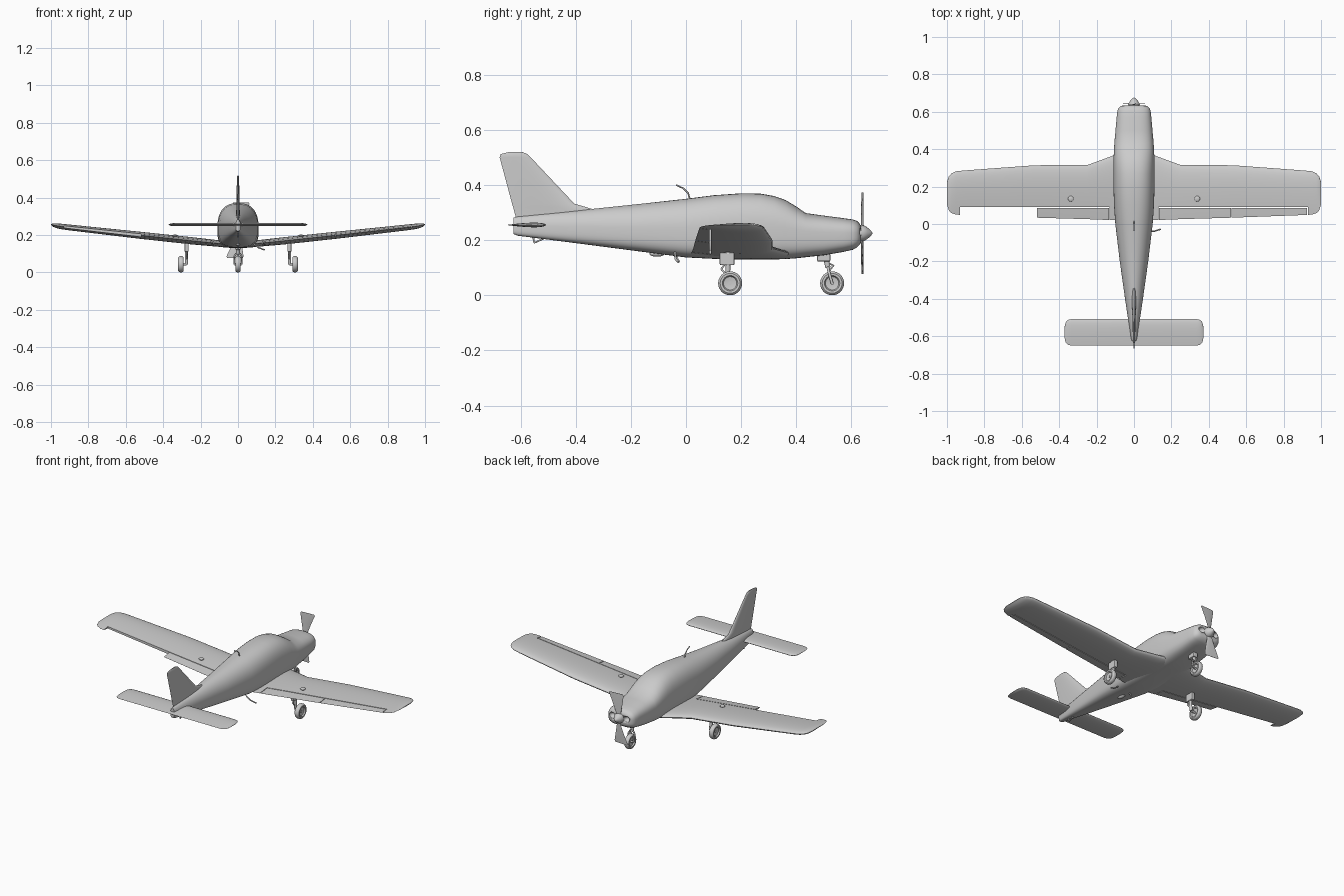
import bpy, bmesh
from math import sin, cos, pi, radians, copysign
from mathutils import Vector

if "Cube" in bpy.data.objects:
    bpy.data.objects.remove(bpy.data.objects["Cube"])


def smooth(ob, angle=35):
    bpy.ops.object.select_all(action='DESELECT')
    ob.select_set(True)
    bpy.context.view_layer.objects.active = ob
    bpy.ops.object.shade_smooth_by_angle(angle=radians(angle))


def loft(name, rings, angle=35):
    """Skin a list of equal-length closed rings and cap both ends."""
    bm = bmesh.new()
    vr = [[bm.verts.new(p) for p in r] for r in rings]
    n = len(vr[0])
    for a, b in zip(vr, vr[1:]):
        for i in range(n):
            bm.faces.new((a[i], a[(i + 1) % n], b[(i + 1) % n], b[i]))
    bm.faces.new(vr[0])
    bm.faces.new(vr[-1])
    bmesh.ops.recalc_face_normals(bm, faces=bm.faces)
    me = bpy.data.meshes.new(name)
    bm.to_mesh(me)
    bm.free()
    ob = bpy.data.objects.new(name, me)
    bpy.context.collection.objects.link(ob)
    smooth(ob, angle)
    return ob


def airfoil(le, te, thick, n=12):
    """Closed symmetric section as (chord position, offset) pairs."""
    us = [(1 - cos(pi * i / n)) / 2 for i in range(n + 1)]

    def half(u):
        return 5 * thick * (.2969 * u**.5 - .126 * u - .3516 * u**2 + .2843 * u**3 - .1026 * u**4)
    up = [(le + (te - le) * u, half(u)) for u in reversed(us)]
    low = [(le + (te - le) * u, -half(u)) for u in us[1:]]
    return up + low


def lathe(name, profile, loc, axis, n=32):
    """Revolve (position along axis, radius) pairs around the x or y axis."""
    rings = []
    for d, r in profile:
        ring = []
        for i in range(n):
            a, b = r * cos(2 * pi * i / n), r * sin(2 * pi * i / n)
            ring.append(Vector(loc) + Vector((d, a, b) if axis == 'x' else (a, d, b)))
        rings.append(ring)
    return loft(name, rings)


def tube(name, pts, r):
    cu = bpy.data.curves.new(name, 'CURVE')
    cu.dimensions = '3D'
    cu.bevel_depth, cu.bevel_resolution, cu.use_fill_caps = r, 3, True
    s = cu.splines.new('POLY')
    s.points.add(len(pts) - 1)
    for p, co in zip(s.points, pts):
        p.co = (*co, 1)
    ob = bpy.data.objects.new(name, cu)
    bpy.context.collection.objects.link(ob)
    return ob


def box(name, loc, size, bevel=0):
    bpy.ops.mesh.primitive_cube_add(size=1, location=loc)
    ob = bpy.context.object
    ob.name = name
    ob.scale = size
    bpy.ops.object.transform_apply(location=False, rotation=False)
    if bevel:
        m = ob.modifiers.new('bevel', 'BEVEL')
        m.width, m.segments = bevel, 2
    return ob


def ball(name, loc, size):
    bpy.ops.mesh.primitive_uv_sphere_add(segments=24, ring_count=12, radius=1, location=loc)
    ob = bpy.context.object
    ob.name = name
    ob.scale = size
    smooth(ob, 60)
    return ob


def cut(ob, cutter):
    m = ob.modifiers.new('cut', 'BOOLEAN')
    m.operation, m.solver, m.object = 'DIFFERENCE', 'EXACT', cutter
    bpy.context.view_layer.objects.active = ob
    bpy.ops.object.modifier_apply(modifier=m.name)
    bpy.data.objects.remove(cutter)


# Fuselage: y, half width, bottom z, top z, widest z, upper roundness exponent
stations = [
    (-.625, .012, .222, .282, .25, 2), (-.61, .017, .216, .285, .25, 2),
    (-.4, .048, .189, .307, .245, 2), (-.2, .076, .163, .328, .24, 2),
    (0, .1, .137, .35, .235, 2.2), (.1, .107, .132, .363, .235, 2.4),
    (.2, .11, .13, .37, .235, 2.5), (.27, .11, .13, .369, .235, 2.5),
    (.32, .11, .13, .36, .235, 2.5), (.36, .109, .131, .346, .235, 2.4),
    (.4, .107, .134, .322, .23, 2.4), (.435, .105, .138, .298, .225, 2.5),
    (.5, .099, .145, .289, .22, 2.6), (.57, .093, .157, .28, .22, 2.6),
    (.605, .089, .165, .275, .22, 2.6), (.62, .083, .173, .27, .22, 2.6),
    (.63, .072, .183, .26, .22, 2.6), (.634, .06, .19, .252, .22, 2.6)]


def body_ring(y, w, lo, hi, mid, e, n=48):
    ring = []
    for i in range(n):
        a = 2 * pi * (i + .5) / n
        c, s = cos(a), sin(a)
        k = e if s > 0 else 3.6
        x = w * copysign(abs(c)**(2 / k), c)
        h = abs(s)**(2 / k)
        ring.append((x, y, mid + (hi - mid) * h if s > 0 else mid - (mid - lo) * h))
    return ring


fuselage = loft('fuselage', [body_ring(*s) for s in stations], 40)
for sx in (-1, 1):
    cut(fuselage, ball('intake_cutter', (sx * .048, .637, .228), (.02, .025, .017)))

# Wing: x, leading y, trailing y, mid z, thickness ratio of chord
half_wing = [(.06, .385, .02, .15, .1), (.1, .37, .02, .154, .1), (.25, .315, .026, .169, .135),
             (.53, .314, .034, .199, .135), (.91, .286, .048, .241, .13),
             (.95, .282, .05, .246, .125), (.975, .271, .058, .25, .115),
             (.99, .255, .073, .253, .09), (1.0, .225, .105, .256, .03)]
span = [(-x, *r) for x, *r in reversed(half_wing)] + half_wing
wing = loft('wing', [[(x, a, z + b * (le - te)) for a, b in airfoil(le, te, t, 16)]
                     for x, le, te, z, t in span])
# Gaps around flaps and ailerons
for sx in (-1, 1):
    cut(wing, box('hinge_cutter', (sx * .53, .088, .2), (.8, .004, .3)))
    for x in (.132, .52, .928):
        cut(wing, box('gap_cutter', (sx * x, .04, .2), (.004, .095, .3)))
smooth(wing)

# Tailplane
half_tail = [(0, -.508, -.65, .12), (.335, -.508, -.65, .12), (.355, -.513, -.645, .11),
             (.366, -.527, -.632, .08), (.371, -.55, -.61, .03)]
span = [(-x, *r) for x, *r in reversed(half_tail)] + half_tail[1:]
loft('tailplane', [[(x, a, .255 + b * (le - te)) for a, b in airfoil(le, te, t)]
                   for x, le, te, t in span])

# Fin with a low dorsal fillet: z, leading y, trailing y, thickness
fin = [(.24, -.3, -.605, .02), (.3, -.3, -.622, .02), (.319, -.36, -.627, .02),
       (.332, -.405, -.631, .019), (.5, -.563, -.676, .012), (.512, -.575, -.672, .011),
       (.519, -.592, -.645, .005)]
loft('fin', [[(b, a, z) for a, b in airfoil(le, te, t)] for z, le, te, t in fin])

# Propeller and spinner
lathe('spinner', [(.625, .02), (.632, .03), (.645, .029), (.658, .021), (.669, .011),
                  (.675, .004), (.676, .001)], (0, 0, .225), 'y')
blade = [(.01, .01, 0, .008, 25), (.04, .017, .002, .008, 18), (.09, .031, .008, .006, 10),
         (.14, .046, .016, .004, 6), (.148, .042, .016, .002, 6)]
for s in (1, -1):
    rings = []
    for r, hc, off, th, tw in blade:
        t = radians(tw)
        rings.append([(s * (off + c * cos(t) - d * th * sin(t)),
                       .64 + s * s * (c * sin(t) + d * th * cos(t)) * .7, .225 + s * r)
                      for c, d in airfoil(-hc, hc, 1)])
    loft('propeller_blade', rings)

# Wheels and landing gear
side = [(.005, .014), (.007, .024), (.014, .028), (.0145, .036), (.011, .041), (.005, .0435)]
tyre = [(-d, r) for d, r in side] + side[::-1]
for sx in (-1, 1):
    x = sx * .275
    lathe('main_wheel', tyre, (sx * .305, .16, .0435), 'x')
    tube('main_leg', [(x, .152, .17), (x, .152, .085), (x, .16, .0435)], .009)
    tube('main_axle', [(x, .16, .0435), (sx * .314, .16, .0435)], .007)
    tube('main_scissor', [(x, .15, .125), (x, .128, .095), (x, .155, .065)], .004)
    box('main_leg_cuff', (x, .149, .132), (.022, .054, .046), .005)
    # Fuel cap on the upper wing
    cap = ball('fuel_cap', (sx * .338, .135, .196), (.015, .015, .006))
lathe('nose_wheel', tyre, (0, .53, .0435), 'x')
tube('nose_leg', [(0, .502, .16), (0, .515, .1)], .01)
box('nose_leg_cuff', (0, .5, .137), (.03, .048, .03), .005)
tube('nose_fork', [(-.02, .53, .0435), (-.02, .518, .085), (-.012, .515, .1), (.012, .515, .1),
                   (.02, .518, .085), (.02, .53, .0435)], .005)
tube('nose_axle', [(-.02, .53, .0435), (.02, .53, .0435)], .006)
tube('nose_scissor', [(0, .508, .12), (0, .535, .108), (0, .52, .09)], .004)

# Aerials, belly fairing, step and tail tie-down
tube('roof_aerial', [(0, .015, .345), (0, .008, .37), (0, -.01, .388), (0, -.036, .4)], .003)
tube('belly_aerial', [(0, -.048, .158), (0, -.035, .138), (0, -.024, .119)], .004)
ball('belly_fairing', (0, -.105, .151), (.012, .028, .011))
tube('boarding_step', [(.08, -.04, .155), (.11, -.038, .132), (.142, -.028, .12)], .004)
tube('tail_tie_down', [(0, -.515, .207), (0, -.55, .19), (0, -.555, .212)], .004)
